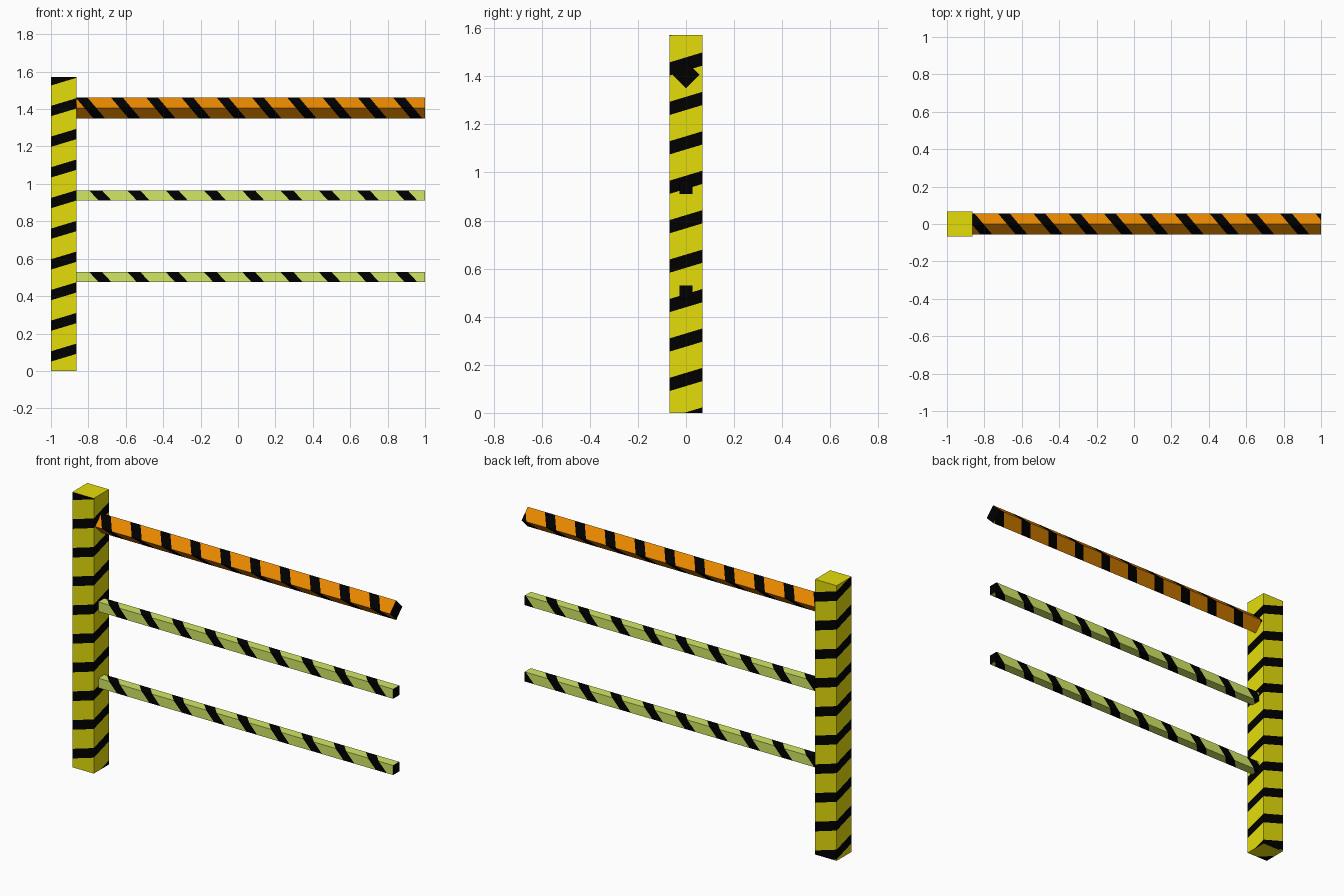
import bpy, bmesh, math
from mathutils import Matrix, Vector

if "Cube" in bpy.data.objects:
    bpy.data.objects.remove(bpy.data.objects["Cube"])


def material(name, rgb):
    m = bpy.data.materials.new(name)
    m.diffuse_color = (*rgb, 1)
    m.use_nodes = True
    m.node_tree.nodes["Principled BSDF"].inputs["Base Color"].default_value = m.diffuse_color
    return m


BLACK = material("black", (0.0, 0.0, 0.0))
YELLOW = material("yellow", (0.78, 0.73, 0.003))
ORANGE = material("orange", (0.83, 0.255, 0.0))
GREEN = material("pale_green", (0.64, 0.80, 0.13))


def striped_beam(name, size, length, period, start, mat, matrix, black_end=False, corner=0):
    """Square beam along local z with a helical black stripe cut into its sides."""
    r, width, rise = size / 2, period * 0.335, period / 4
    bm = bmesh.new()
    bmesh.ops.create_cube(bm, size=1)
    bmesh.ops.scale(bm, vec=(size, size, length), verts=bm.verts)
    bmesh.ops.translate(bm, vec=(0, 0, length / 2), verts=bm.verts)

    # Side number runs anticlockwise from the -y side
    def side(n):
        return round((math.atan2(n.y, n.x) + math.pi / 2) / (math.pi / 2)) % 4

    def side_faces(k):
        bm.normal_update()
        return [f for f in bm.faces if abs(f.normal.z) < 0.5 and side(f.normal) == k]

    # Cut both slanted edges of every stripe on each side
    for k in range(4):
        turn = Matrix.Rotation(k * math.pi / 2, 3, 'Z')
        normal = turn @ Vector((-rise, 0, size))
        for i in range(-2, int(length / period) + 2):
            for edge in (0, width):
                p = turn @ Vector((-r, -r, 0))
                p.z = start + i * period + edge + k * rise
                faces = side_faces(k)
                geom = list({e for f in faces for e in f.edges}) + faces
                geom += list({v for f in faces for v in f.verts})
                bmesh.ops.bisect_plane(bm, geom=geom, dist=1e-5,
                                       plane_co=p, plane_no=normal)
    # Small painted corner on the underside
    if corner:
        bm.normal_update()
        faces = [f for f in bm.faces if f.normal.z < -0.5]
        geom = faces + list({e for f in faces for e in f.edges})
        geom += list({v for f in faces for v in f.verts})
        bmesh.ops.bisect_plane(bm, geom=geom, dist=1e-5,
                               plane_co=(-r + corner, -r, 0), plane_no=(1, 1, 0))
    # Paint faces by their place along the helix
    bm.normal_update()
    for f in bm.faces:
        c = f.calc_center_median()
        if abs(f.normal.z) > 0.5:
            dark = (black_end and c.z > length / 2) or \
                   (corner and c.z < 0.01 and c.x + c.y < -2 * r + corner)
        else:
            k = side(f.normal)
            q = Matrix.Rotation(-k * math.pi / 2, 3, 'Z') @ f.calc_center_median_weighted()
            s = k + (q.x + r) / size
            dark = (q.z - start - s * rise) % period < width
        f.material_index = 1 if dark else 0
    bm.transform(matrix)
    me = bpy.data.meshes.new(name)
    bm.to_mesh(me)
    bm.free()
    me.materials.append(mat)
    me.materials.append(BLACK)
    bpy.context.collection.objects.link(bpy.data.objects.new(name, me))


# Upright post
striped_beam("post", 0.136, 1.572, 0.164, 0.05, YELLOW,
             Matrix.Translation((-0.932, 0, 0)), corner=0.07)

# Rails running from the post towards +x
X0, LENGTH = -0.864, 1.864
along_x = Matrix.Rotation(math.pi / 2, 4, 'Y')
for name, z in (("lower_rail", 0.502), ("middle_rail", 0.938)):
    striped_beam(name, 0.055, LENGTH, 0.2045, 0.068, GREEN,
                 Matrix.Translation((X0, 0, z)) @ along_x, black_end=True)

# Top bar turned on its edge
striped_beam("top_bar", 0.079, LENGTH, 0.1885, -0.004, ORANGE,
             Matrix.Translation((X0, 0, 1.406)) @ along_x
             @ Matrix.Rotation(-math.pi / 4, 4, 'Z'), black_end=True)
